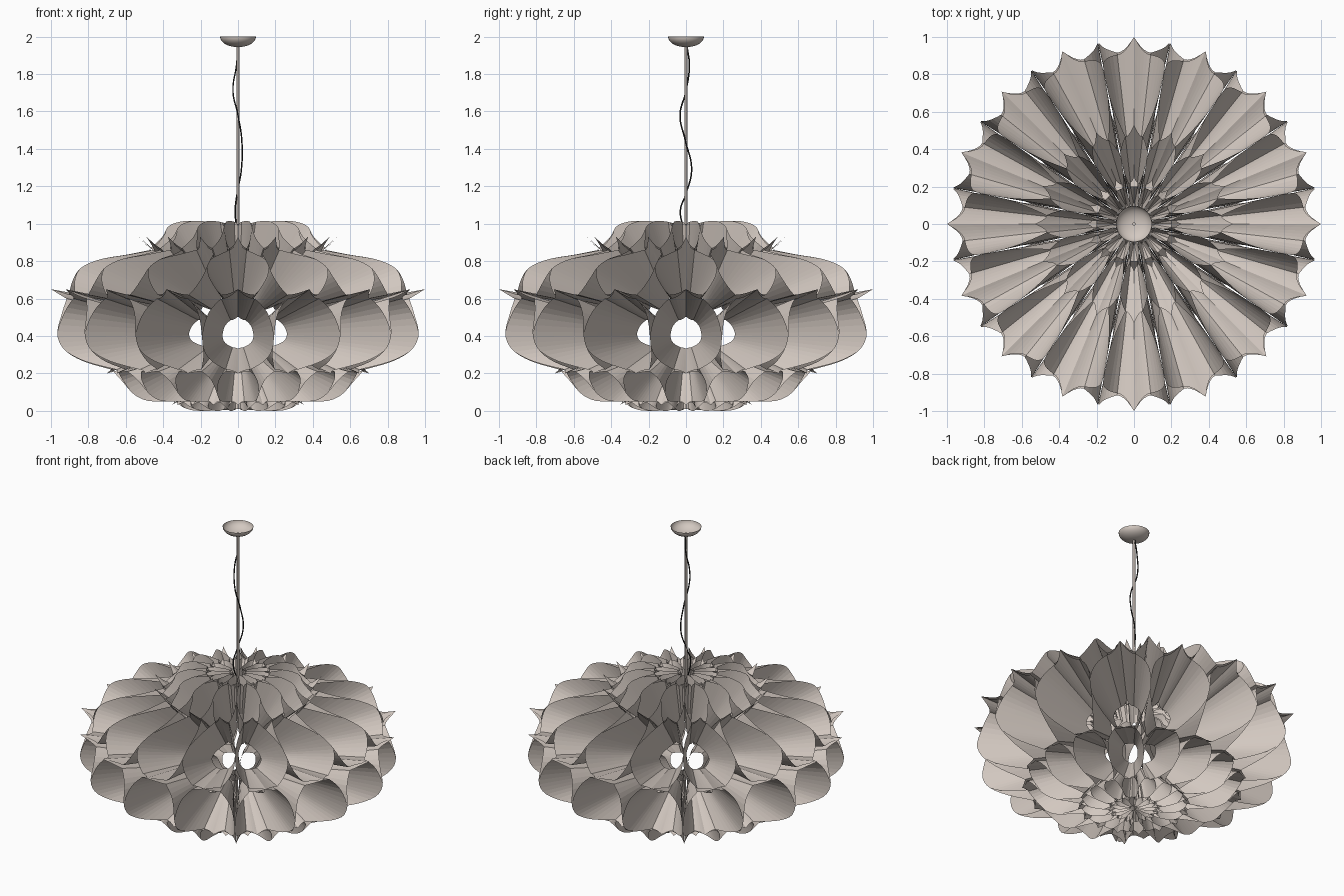
import bpy, math
from mathutils import Vector

if "Cube" in bpy.data.objects:
    bpy.data.objects.remove(bpy.data.objects["Cube"])

FOLD = 16                       # funnels per ring
HALF = math.pi / FOLD           # half a funnel, in radians
CZ = 0.41                       # height of the centre all funnels point to


def material(name, rgb):
    m = bpy.data.materials.new(name)
    m.diffuse_color = (*rgb, 1)
    m.use_nodes = True
    m.node_tree.nodes["Principled BSDF"].inputs["Base Color"].default_value = m.diffuse_color
    return m


paper = material("warm grey paper", (0.65, 0.58, 0.53))
black = material("black cord", (0.02, 0.02, 0.02))


def make(name, verts, faces, mat):
    me = bpy.data.meshes.new(name)
    me.from_pydata(verts, [], faces)
    me.materials.append(mat)
    ob = bpy.data.objects.new(name, me)
    bpy.context.collection.objects.link(ob)
    return ob


def resample(pts, n):
    """Smooth curve through a few points, n + 1 samples."""
    p = [Vector(q) for q in pts]
    p = [2 * p[0] - p[1]] + p + [2 * p[-1] - p[-2]]
    out = []
    for i in range(n + 1):
        x = i / n * (len(pts) - 1)
        k = min(int(x), len(pts) - 2)
        t = x - k
        a, b, c, d = p[k:k + 4]
        out.append(0.5 * (2 * b + (c - a) * t + (2 * a - 5 * b + 4 * c - d) * t * t
                          + (3 * b - a - 3 * c + d) * t ** 3))
    return out


SHOULDER = 0.5                  # where the pointed tip turns into the round side


def shelf(tip, joint, n=5):
    """Rim from the pointed tip on the centre plane to the start of the side."""
    tip, joint = Vector(tip), Vector(joint)
    return [(SHOULDER * i / n, tip + (joint - tip) * (1 - (1 - i / n) ** 2)) for i in range(n + 1)]


def funnel_ring(name, top, blade, bottom, depth=0.5, narrow=0.86, pinch=0.76, m=4):
    """Ring of horns. Rim: top tip, round side touching the neighbour, bottom
    tip. Straight rulings run from the rim to a smaller throat."""
    n = 16
    side = [(1 - (1 - SHOULDER) * abs(2 * i / n - 1) ** 2.4, p)
            for i, p in enumerate(resample(blade, n))]
    half = shelf(top, blade[0]) + side[1:-1] + shelf(bottom, blade[-1])[::-1]
    rim = half + [(-t, p) for t, p in half[-2:0:-1]]
    mid = math.atan2((top[1] + bottom[1]) / 2 - CZ, (top[0] + bottom[0]) / 2)
    verts, faces = [], []
    n = len(rim)
    for f in range(FOLD):
        base = len(verts)
        for t, p in rim:
            a = f * 2 * HALF + t * HALF
            b = f * 2 * HALF + t * HALF * narrow
            outer = Vector((p.x * math.cos(a), p.x * math.sin(a), p.y))
            # throat: pulled towards the centre and towards the funnel axis
            r, z = p.x * depth, (p.y - CZ) * depth
            dist, ang = math.hypot(r, z), math.atan2(z, r)
            ang = mid + (ang - mid) * pinch
            r, z = dist * math.cos(ang), dist * math.sin(ang) + CZ
            inner = Vector((r * math.cos(b), r * math.sin(b), z))
            verts += [outer.lerp(inner, i / m) for i in range(m + 1)]
        k = m + 1
        for j in range(n):
            u, v = base + j * k, base + (j + 1) % n * k
            faces += [(u + i, u + i + 1, v + i + 1, v + i) for i in range(m)]
    return make(name, verts, faces, paper)


# Tips on the centre plane of each funnel, (radius, height)
T1, T2, T3, T4 = (1.0, .65), (.53, .93), (.20, .99), (.04, .99)
L1, L2, L3, L4 = (.70, .20), (.35, .03), (.16, .01), (.02, .02)

funnel_ring("middle_funnels", T1,
            [(.92, .60), (.955, .52), (.985, .41), (.945, .325), (.84, .265), (.68, .22)], L1)
funnel_ring("upper_funnels", T2,
            [(.47, .86), (.60, .835), (.75, .81), (.855, .765), (.895, .70), (.91, .62)], T1)
funnel_ring("top_funnels", T3,
            [(.20, 1.01), (.26, 1.015), (.32, 1.01), (.38, .985), (.41, .93), (.47, .87)], T2)
funnel_ring("lower_funnels", L1,
            [(.67, .21), (.63, .16), (.57, .09), (.50, .055), (.42, .05), (.34, .05)], L2)
funnel_ring("bottom_funnels", L2,
            [(.33, .045), (.30, .02), (.26, .005), (.22, .0), (.18, .0), (.15, .01)], L3)
# Small nearly closed rosettes around both poles
funnel_ring("top_rosette", T4,
            [(.05, 1.0), (.09, 1.005), (.13, 1.005), (.16, 1.005), (.20, 1.0)], T3, .75, .3, .3)
funnel_ring("bottom_rosette", L3,
            [(.14, .01), (.11, .005), (.08, .005), (.05, .01), (.03, .015)], L4, .75, .3, .3)


# Turned parts: ceiling bowl (open on top) and rod
def lathe(name, prof, mat, seg=32):
    verts = [(r * math.cos(2 * math.pi * s / seg), r * math.sin(2 * math.pi * s / seg), z)
             for s in range(seg) for r, z in prof]
    k = len(prof)
    faces = [(s * k + i, (s + 1) % seg * k + i, (s + 1) % seg * k + i + 1, s * k + i + 1)
             for s in range(seg) for i in range(k - 1)]
    ob = make(name, verts, faces, mat)
    bpy.context.view_layer.objects.active = ob
    ob.select_set(True)
    bpy.ops.object.shade_smooth_by_angle()
    ob.select_set(False)
    return ob


bowl = [(.006 + .09 * math.sin(a), 2.0 - .055 * math.cos(a))
        for a in [i * math.pi / 16 for i in range(9)]]
lathe("ceiling_bowl", bowl, paper)
lathe("rod", [(.0005, .90), (.008, .90), (.008, 1.955), (.0005, 1.955)], paper, 12)

# Loose cord waving around the rod
cu = bpy.data.curves.new("cord", "CURVE")
cu.dimensions = "3D"
cu.bevel_depth = .004
cu.bevel_resolution = 1
path = [(0, .005, 1.95), (-.008, .018, 1.85), (-.027, .0, 1.71), (.0, -.032, 1.58),
        (.020, -.005, 1.45), (.018, .030, 1.29), (-.005, .0, 1.16), (-.015, -.030, 1.07),
        (-.005, -.005, .95)]
sp = cu.splines.new("BEZIER")
sp.bezier_points.add(len(path) - 1)
for bp, co in zip(sp.bezier_points, path):
    bp.co = co
    bp.handle_left_type = bp.handle_right_type = "AUTO"
cu.materials.append(black)
bpy.context.collection.objects.link(bpy.data.objects.new("cord", cu))
